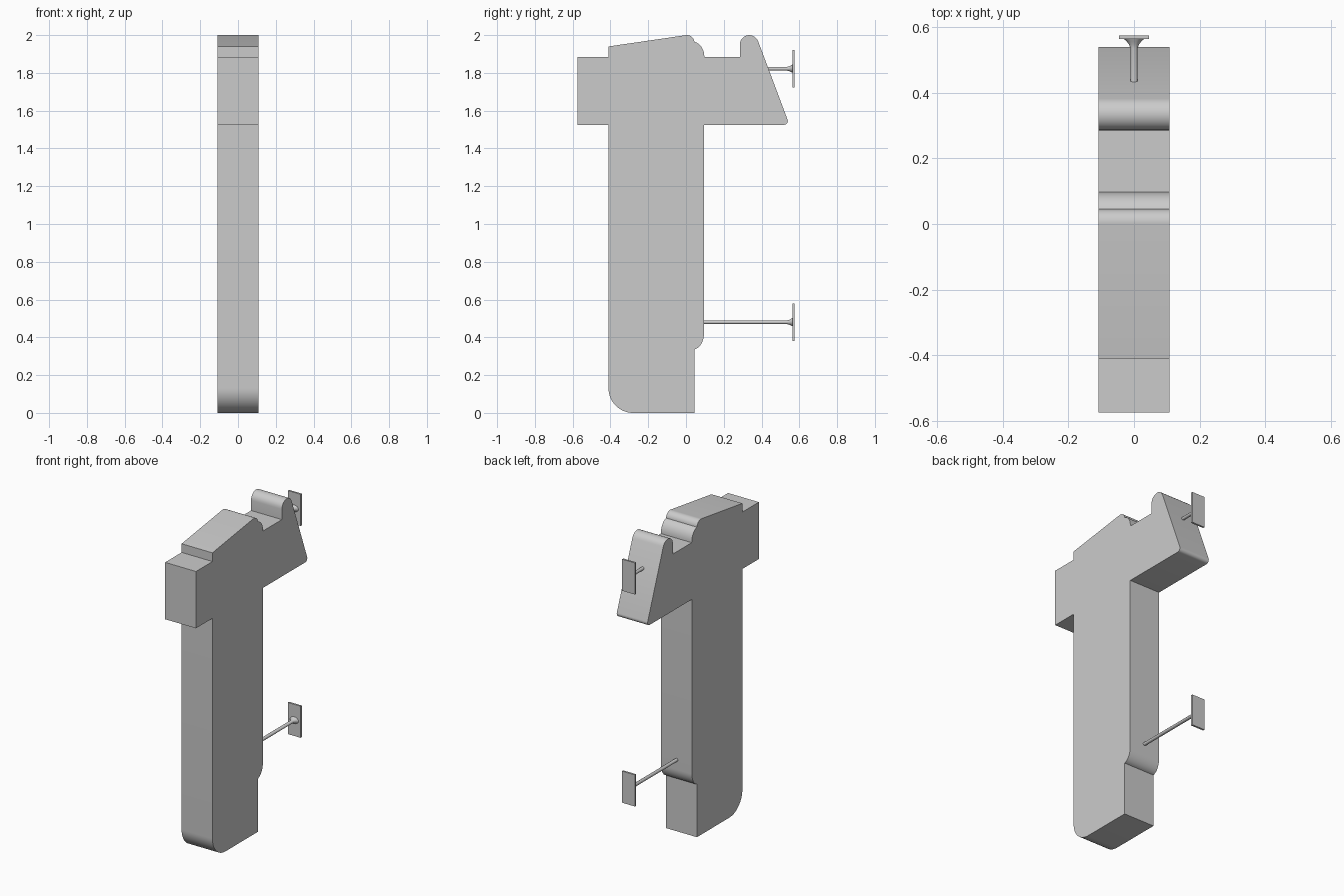
import bpy, bmesh, math
from mathutils import Matrix

if "Cube" in bpy.data.objects:
    bpy.data.objects.remove(bpy.data.objects["Cube"])

grey = bpy.data.materials.new("plain grey")
grey.diffuse_color = (0.6, 0.6, 0.6, 1)
grey.use_nodes = True
grey.node_tree.nodes["Principled BSDF"].inputs["Base Color"].default_value = grey.diffuse_color


def finish(name, bm):
    bmesh.ops.recalc_face_normals(bm, faces=bm.faces)
    mesh = bpy.data.meshes.new(name)
    bm.to_mesh(mesh)
    bm.free()
    mesh.materials.append(grey)
    ob = bpy.data.objects.new(name, mesh)
    bpy.context.collection.objects.link(ob)
    bpy.ops.object.select_all(action='DESELECT')
    ob.select_set(True)
    bpy.context.view_layer.objects.active = ob
    bpy.ops.object.shade_smooth_by_angle(angle=math.radians(25))
    return ob


def arc(cy, cz, ry, rz, a0, a1, n=10):
    return [(cy + ry * math.cos(math.radians(a0 + (a1 - a0) * i / n)),
             cz + rz * math.sin(math.radians(a0 + (a1 - a0) * i / n))) for i in range(n + 1)]


# Side profile (y, z) of the post with its head, extruded across the width
profile = [(-0.575, 1.525), (-0.575, 1.885), (-0.41, 1.885), (-0.41, 1.94)]
profile += arc(0.005, 1.96, 0.04, 0.04, 97, 0)                # front crest
profile += arc(0.035, 1.885, 0.062, 0.08, 80, 0)              # lower step
profile += [(0.285, 1.885)]
profile += arc(0.335, 1.95, 0.05, 0.05, 180, 20)              # rear horn
profile += arc(0.519, 1.545, 0.02, 0.02, 20, -90, 6)          # rear lower tip
profile += [(0.095, 1.525)]
profile += arc(0.035, 0.42, 0.06, 0.085, 0, -80)              # rear foot notch
profile += [(0.045, 0.0)]
profile += arc(-0.28, 0.13, 0.13, 0.13, 270, 180, 14)         # rounded front toe
profile += [(-0.41, 1.525)]

W = 0.108
bm = bmesh.new()
face = bm.faces.new([bm.verts.new((-W, y, z)) for y, z in profile])
ext = bmesh.ops.extrude_face_region(bm, geom=[face])
bmesh.ops.translate(bm, vec=(2 * W, 0, 0),
                    verts=[v for v in ext['geom'] if isinstance(v, bmesh.types.BMVert)])
finish("post_body", bm)


# Round peg that flares into its end plate, rings given as (y, x radius, z radius)
def peg(name, y0, z):
    bm = bmesh.new()
    n = 16
    rings = []
    for y, rx, rz in [(y0, .011, .010), (.535, .011, .010), (.547, .015, .013),
                      (.556, .022, .018), (.564, .031, .022)]:
        rings.append([bm.verts.new((rx * math.cos(2 * math.pi * i / n), y,
                                    z + rz * math.sin(2 * math.pi * i / n))) for i in range(n)])
    for a, b in zip(rings, rings[1:]):
        for i in range(n):
            bm.faces.new((a[i], a[(i + 1) % n], b[(i + 1) % n], b[i]))
    bm.faces.new(rings[0])
    bm.faces.new(rings[-1])
    finish(name + "_peg", bm)
    bm = bmesh.new()
    bmesh.ops.create_cube(bm, size=1, matrix=Matrix.Translation((0, .569, z))
                          @ Matrix.Diagonal((.09, .012, .2, 1)))
    finish(name + "_end_plate", bm)


peg("upper", 0.42, 1.822)
peg("lower", 0.08, 0.48)
